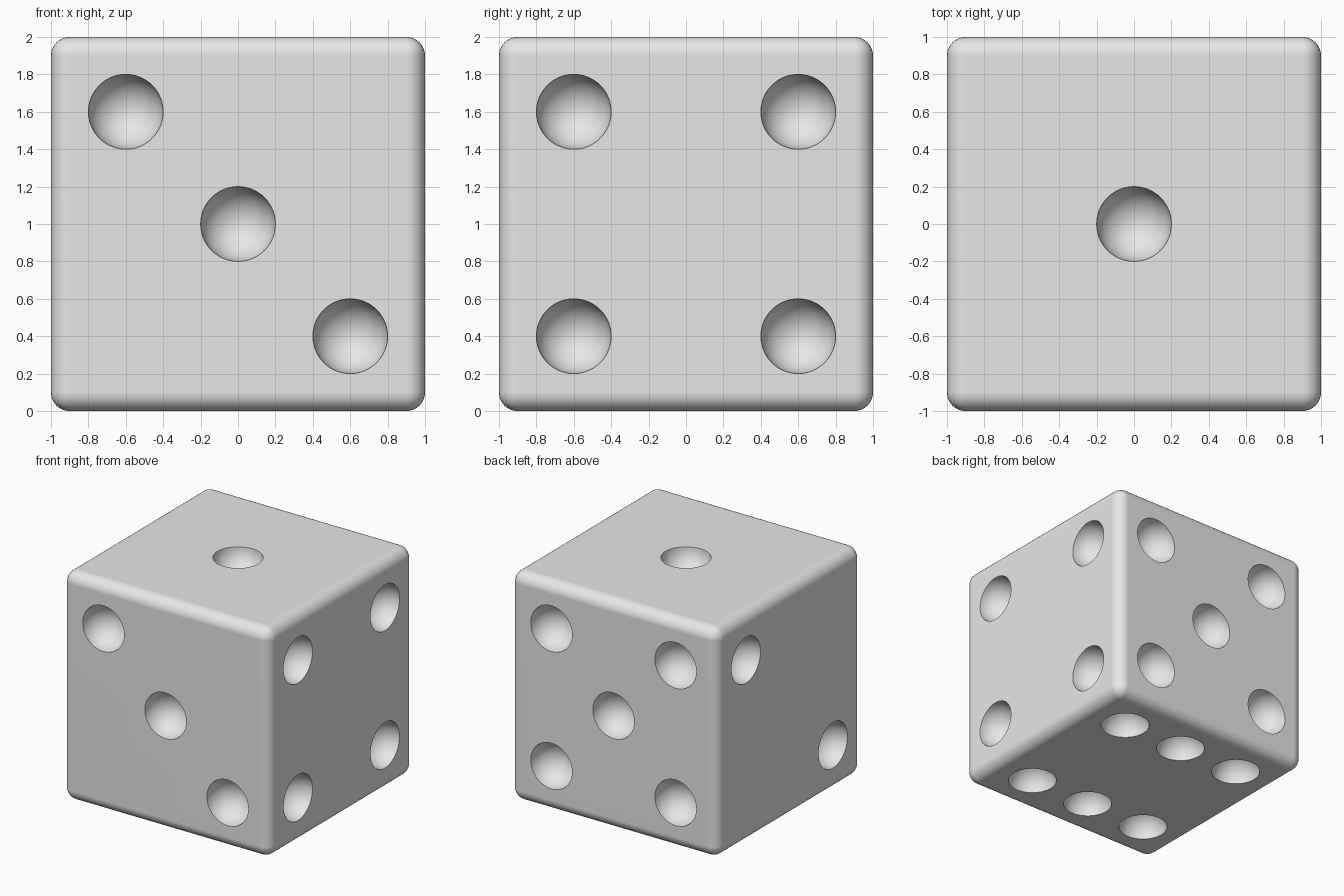
import bpy, bmesh, math
from mathutils import Vector, Matrix

old = bpy.data.objects.get("Cube")
if old:
    bpy.data.objects.remove(old, do_unlink=True)

HALF, EDGE, PIP, STEP = 1.0, 0.1, 0.2, 0.6

grey = bpy.data.materials.new("light_grey")
grey.use_nodes = True
colour = (0.8, 0.8, 0.8, 1)
grey.diffuse_color = colour
grey.node_tree.nodes["Principled BSDF"].inputs["Base Color"].default_value = colour


def add_object(name, bm):
    mesh = bpy.data.meshes.new(name)
    bm.to_mesh(mesh)
    bm.free()
    mesh.materials.append(grey)
    obj = bpy.data.objects.new(name, mesh)
    bpy.context.collection.objects.link(obj)
    return obj


# Rounded cube body
bm = bmesh.new()
bmesh.ops.create_cube(bm, size=2 * HALF, matrix=Matrix.Translation((0, 0, HALF)))
bmesh.ops.bevel(bm, geom=bm.edges[:], offset=EDGE, offset_type='OFFSET',
                segments=8, profile=0.5, affect='EDGES')
die = add_object("die_body", bm)

# Pip layouts: face normal, then pip positions along x, y, z (in steps)
corners = [(a, b) for a in (-1, 1) for b in (-1, 1)]
faces = [
    ((0, 0, 1), [(0, 0, 0)]),                                        # top: one
    ((-1, 0, 0), [(0, 1, 1), (0, -1, -1)]),                          # left side: two
    ((0, -1, 0), [(-1, 0, 1), (0, 0, 0), (1, 0, -1)]),               # front: three
    ((1, 0, 0), [(0, a, b) for a, b in corners]),                    # right side: four
    ((0, 1, 0), [(a, 0, b) for a, b in corners] + [(0, 0, 0)]),      # back: five
    ((0, 0, -1), [(x, y, 0) for x in (-1, 0, 1) for y in (-1, 1)]),  # bottom: six
]

# Balls that scoop out the hemispherical pips, poles along the face normal
bm = bmesh.new()
for normal, spots in faces:
    n = Vector(normal)
    turn = n.to_track_quat('Z', 'Y').to_matrix().to_4x4()
    for spot in spots:
        centre = n * HALF + Vector(spot) * STEP + Vector((0, 0, HALF))
        bmesh.ops.create_uvsphere(bm, u_segments=48, v_segments=24, radius=PIP,
                                  matrix=Matrix.Translation(centre) @ turn)
cutter = add_object("pip_cutter", bm)
cutter.hide_render = True

# Cut the pips, then shade smooth with crisp rims and flat sides
bpy.ops.object.select_all(action='DESELECT')
die.select_set(True)
bpy.context.view_layer.objects.active = die
cut = die.modifiers.new("pips", 'BOOLEAN')
cut.operation = 'DIFFERENCE'
cut.solver = 'EXACT'
cut.object = cutter
bpy.ops.object.modifier_apply(modifier=cut.name)
bpy.data.objects.remove(cutter, do_unlink=True)

bpy.ops.object.shade_smooth_by_angle(angle=math.radians(35))
flat = die.modifiers.new("flat_sides", 'WEIGHTED_NORMAL')
flat.keep_sharp = True
